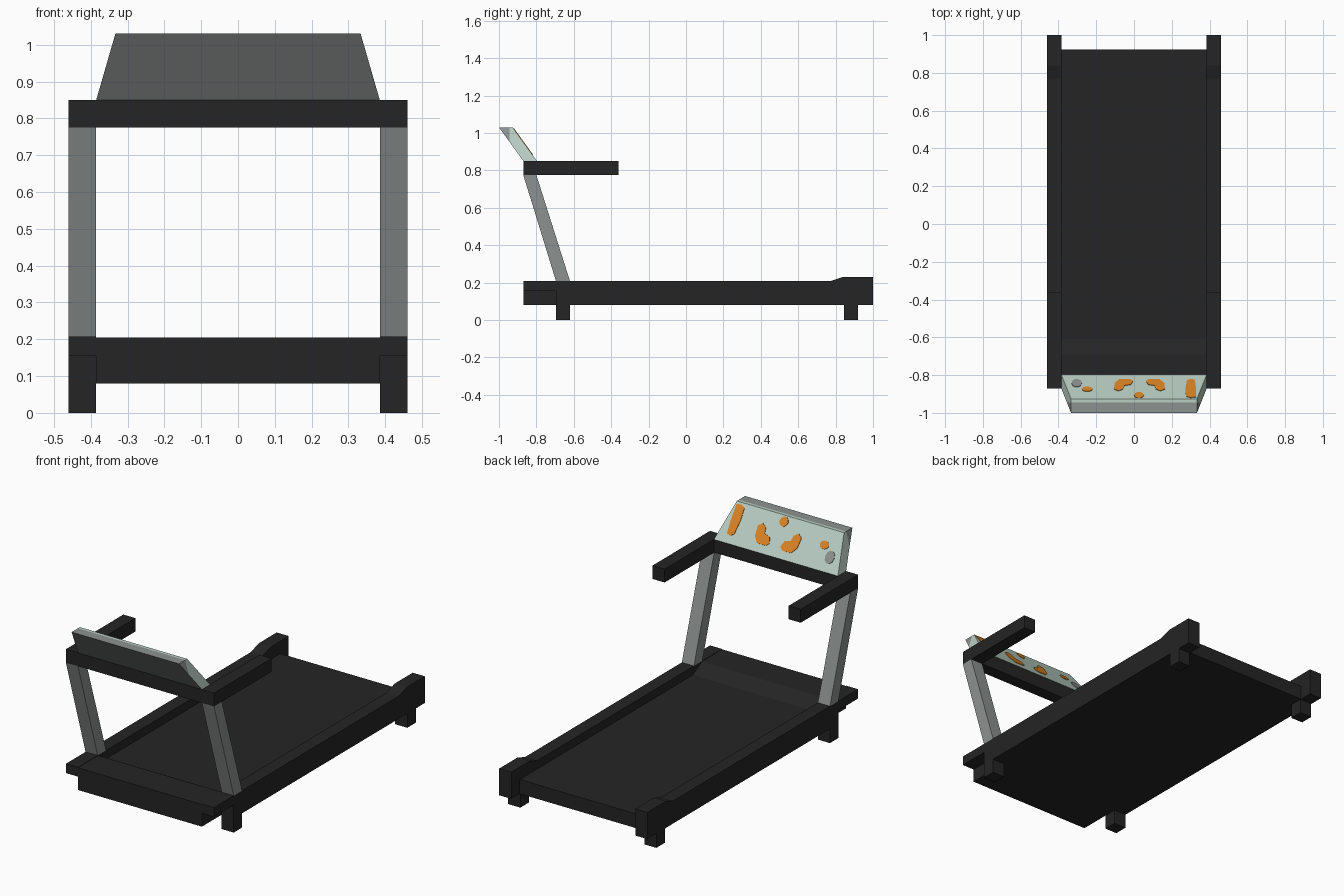
import bpy, bmesh, math
from mathutils import Vector

if "Cube" in bpy.data.objects:
    bpy.data.objects.remove(bpy.data.objects["Cube"])

def material(name, r, g, b):
    m = bpy.data.materials.new(name)
    m.diffuse_color = (r, g, b, 1)
    m.use_nodes = True
    m.node_tree.nodes["Principled BSDF"].inputs["Base Color"].default_value = m.diffuse_color
    return m

BLACK = material("black", 0.018, 0.018, 0.018)
GREY = material("grey", 0.262, 0.287, 0.279)
PALE = material("pale green", 0.48, 0.61, 0.54)
ORANGE = material("orange", 0.70, 0.23, 0.017)

IN, OUT = 0.385, 0.46      # inner and outer x of the side parts


def finish(name, bm, *mats):
    bmesh.ops.recalc_face_normals(bm, faces=bm.faces)
    me = bpy.data.meshes.new(name)
    bm.to_mesh(me)
    bm.free()
    for m in mats:
        me.materials.append(m)
    ob = bpy.data.objects.new(name, me)
    bpy.context.collection.objects.link(ob)
    return ob


def extrude(points, offset):
    """Solid made by sweeping a closed outline along an offset."""
    bm = bmesh.new()
    face = bm.faces.new([bm.verts.new(p) for p in points])
    ext = bmesh.ops.extrude_face_region(bm, geom=[face])
    verts = [g for g in ext["geom"] if isinstance(g, bmesh.types.BMVert)]
    bmesh.ops.translate(bm, verts=verts, vec=offset)
    return bm


def prism(name, profile, x0, x1, mat, mirror=False):
    """Side (y, z) profile swept from x0 to x1."""
    bm = extrude([(x0, y, z) for y, z in profile], Vector((x1 - x0, 0, 0)))
    ob = finish(name, bm, mat)
    if mirror:
        ob.modifiers.new("mirror", 'MIRROR')
    return ob


def rect(y0, y1, z0, z1):
    return [(y0, z0), (y1, z0), (y1, z1), (y0, z1)]


# Running deck with raised motor hood at the front
prism("running_deck", [(-0.87, 0.08), (0.925, 0.08), (0.925, 0.16), (-0.61, 0.16),
                       (-0.69, 0.205), (-0.87, 0.205)], -IN, IN, BLACK)

# Side rails with thin front overhang and raised rear ends
prism("side_rails", [(-0.87, 0.155), (-0.695, 0.155), (-0.695, 0.08), (1.0, 0.08),
                     (1.0, 0.23), (0.84, 0.23), (0.77, 0.207), (-0.87, 0.207)],
      IN, OUT, BLACK, True)

# Feet
prism("front_feet", rect(-0.695, -0.62, 0, 0.155), IN, OUT, BLACK, True)
prism("rear_feet", rect(0.845, 0.92, 0, 0.08), IN, OUT, BLACK, True)

# Leaning uprights
prism("uprights", [(-0.695, 0.207), (-0.62, 0.207), (-0.8, 0.775), (-0.87, 0.775)],
      IN, OUT, GREY, True)

# Handles and crossbar
prism("handles", rect(-0.87, -0.36, 0.775, 0.85), IN, OUT, BLACK, True)
prism("crossbar", rect(-0.87, -0.8, 0.775, 0.85), -IN, IN, BLACK)

# Console: leaning slab narrowing upwards, grey shell with pale rear part
bm = extrude([(-IN, -0.87, 0.85), (IN, -0.87, 0.85), (0.333, -1.0, 1.03), (-0.333, -1.0, 1.03)],
             Vector((0, 0.073, 0)))
bmesh.ops.bisect_plane(bm, geom=bm.verts[:] + bm.edges[:] + bm.faces[:],
                       plane_co=(0, -0.945, 0), plane_no=(0, 1, 0))
bmesh.ops.recalc_face_normals(bm, faces=bm.faces)
for f in bm.faces:
    f.material_index = int(f.normal.y > -0.5 and f.calc_center_median().y > -0.945)
finish("console", bm, GREY, PALE)

# Painted display marks: outlines in (x, height fraction) on the console face
BASE, RISE = Vector((0, -0.797, 0.85)), Vector((0, -0.13, 0.18))
NORMAL = Vector((0, 0.18, 0.13)).normalized()


def mark(name, outline, mat):
    pts = [BASE + RISE * t + Vector((x, 0, 0)) for x, t in outline]
    finish(name, extrude(pts, NORMAL * 0.003), mat)


def oval(name, x, t, rx, rt, mat):
    angles = [math.tau * i / 10 for i in range(10)]
    mark(name, [(x + rx * math.cos(a), t + rt * math.sin(a)) for a in angles], mat)


oval("grey_button", -0.303, 0.36, 0.028, 0.16, GREY)
oval("small_button", -0.248, 0.6, 0.028, 0.1, ORANGE)
oval("top_button", 0.026, 0.85, 0.026, 0.12, ORANGE)
mark("tall_bar", [(0.28, 0.25), (0.30, 0.19), (0.322, 0.22), (0.327, 0.5), (0.327, 0.93),
                  (0.30, 0.95), (0.275, 0.9), (0.272, 0.6)], ORANGE)
BEND = [(0.063, 0.27), (0.08, 0.2), (0.135, 0.2), (0.16, 0.35), (0.164, 0.6), (0.14, 0.68),
        (0.115, 0.6), (0.11, 0.46), (0.075, 0.42)]
mark("right_bent_mark", BEND, ORANGE)
mark("left_bent_mark", [(0.058 - x, t) for x, t in BEND], ORANGE)
